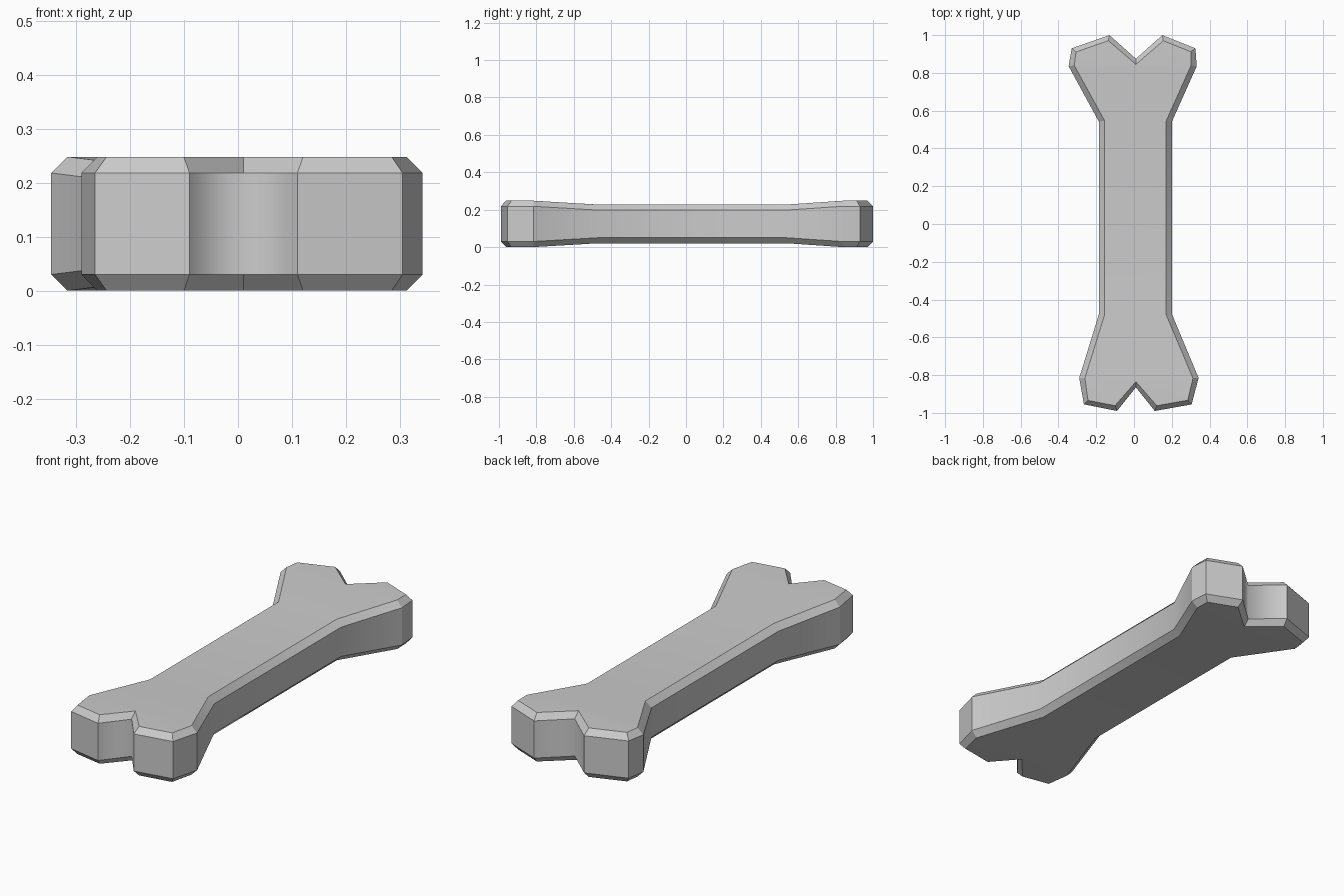
import bpy, bmesh
from math import radians
from mathutils import Vector

if "Cube" in bpy.data.objects:
    bpy.data.objects.remove(bpy.data.objects["Cube"])

# Plan outline, counter-clockwise from the front notch
outline = [Vector(p) for p in [
    (0.01, -0.865), (0.11, -0.99), (0.305, -0.955), (0.342, -0.815),
    (0.2, -0.475), (0.2, 0.54),
    (0.332, 0.835), (0.325, 0.93), (0.15, 1.0), (0.01, 0.875),
    (-0.13, 1.0), (-0.33, 0.93), (-0.346, 0.835),
    (-0.185, 0.54), (-0.185, -0.475),
    (-0.29, -0.815), (-0.265, -0.955), (-0.09, -0.99)]]
n = len(outline)
shaft = {4, 5, 13, 14}          # thinner middle
concave = shaft | {0, 9}        # softly shaded wall corners
HEIGHT, BEVEL = 0.248, 0.03


def inset(i):
    """Outline point moved inward along its corner bisector."""
    a = (outline[i] - outline[i - 1]).normalized()
    b = (outline[(i + 1) % n] - outline[i]).normalized()
    t = (a + b).normalized()
    return outline[i] + Vector((-t.y, t.x)) * BEVEL


bm = bmesh.new()


def ring(points, z, side):
    return [bm.verts.new((p.x, p.y, z + side * (0.02 if i in shaft else 0)))
            for i, p in enumerate(points)]


# Stacked rings: bottom face, two wall edges, top face
inner = [inset(i) for i in range(n)]
rings = [ring(inner, 0, 1), ring(outline, BEVEL, 1),
         ring(outline, HEIGHT - BEVEL, -1), ring(inner, HEIGHT, -1)]
for lo, hi in zip(rings, rings[1:]):
    for i in range(n):
        j = (i + 1) % n
        bm.faces.new((lo[i], lo[j], hi[j], hi[i]))

# Top and bottom: two lobed ends, two slopes and the shaft
panels = [(15, 16, 17, 0, 1, 2, 3), (14, 15, 3, 4), (13, 14, 4, 5),
          (12, 13, 5, 6), (6, 7, 8, 9, 10, 11, 12)]
for panel in panels:
    bm.faces.new([rings[3][i] for i in panel])
    bm.faces.new([rings[0][i] for i in reversed(panel)])
bmesh.ops.recalc_face_normals(bm, faces=bm.faces)

# Crisp bevels, soft concave wall corners
soft = {frozenset((rings[1][i], rings[2][i])) for i in concave}
for f in bm.faces:
    f.smooth = True
for e in bm.edges:
    e.smooth = frozenset(e.verts) in soft or e.calc_face_angle(0) < radians(20)

mesh = bpy.data.meshes.new("bone")
bm.to_mesh(mesh)
bm.free()
bpy.context.collection.objects.link(bpy.data.objects.new("bone", mesh))
